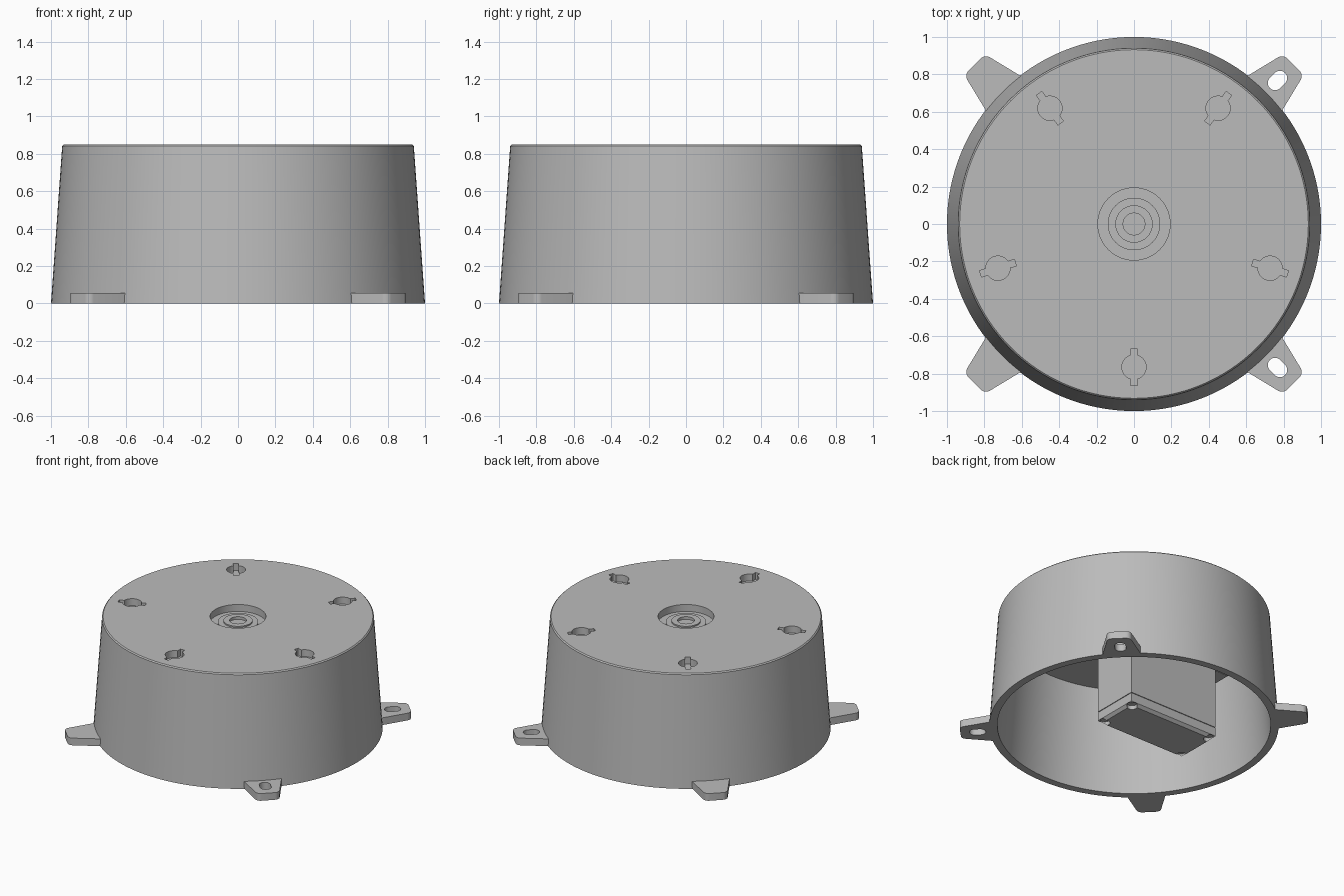
import bpy, bmesh, math
from mathutils import Matrix, Vector

cube = bpy.data.objects.get("Cube")
if cube:
    bpy.data.objects.remove(cube, do_unlink=True)

GREY = (0.5, 0.5, 0.5, 1)
grey = bpy.data.materials.new("plain grey")
grey.use_nodes = True
grey.diffuse_color = GREY
grey.node_tree.nodes["Principled BSDF"].inputs["Base Color"].default_value = GREY


def finish(name, bm):
    bmesh.ops.recalc_face_normals(bm, faces=bm.faces)
    mesh = bpy.data.meshes.new(name)
    bm.to_mesh(mesh)
    bm.free()
    mesh.materials.append(grey)
    ob = bpy.data.objects.new(name, mesh)
    bpy.context.collection.objects.link(ob)
    return ob


def activate(ob):
    bpy.ops.object.select_all(action='DESELECT')
    ob.select_set(True)
    bpy.context.view_layer.objects.active = ob


def smooth(ob):
    activate(ob)
    bpy.ops.object.shade_smooth_by_angle(angle=math.radians(30))


def lathe(name, profile, steps=128):
    """Spin an (r, z) profile about the z axis."""
    bm = bmesh.new()
    verts = [bm.verts.new((r, 0, z)) for r, z in profile]
    edges = [bm.edges.new(pair) for pair in zip(verts, verts[1:])]
    bmesh.ops.spin(bm, geom=verts + edges, axis=(0, 0, 1), cent=(0, 0, 0),
                   angle=math.tau, steps=steps, use_merge=True)
    bmesh.ops.remove_doubles(bm, verts=bm.verts, dist=1e-5)
    return finish(name, bm)


def prism(name, outline, z0, z1, turn=0, centre=(0, 0), round_x=None):
    """Extrude an outline, optionally round the corners past round_x."""
    bm = bmesh.new()
    face = bm.faces.new([bm.verts.new((x, y, z0)) for x, y in outline])
    up = bmesh.ops.extrude_face_region(bm, geom=[face])["geom"]
    bmesh.ops.translate(bm, vec=(0, 0, z1 - z0),
                        verts=[g for g in up if isinstance(g, bmesh.types.BMVert)])
    if round_x is not None:
        corners = [e for e in bm.edges
                   if abs(e.verts[0].co.z - e.verts[1].co.z) > 0.001
                   and e.verts[0].co.x > round_x]
        bmesh.ops.bevel(bm, geom=corners, offset=0.03, segments=5,
                        profile=0.5, affect='EDGES')
    bm.transform(Matrix.Translation((*centre, 0)) @ Matrix.Rotation(turn, 4, 'Z'))
    return finish(name, bm)


def rect(hx, hy):
    return [(-hx, -hy), (hx, -hy), (hx, hy), (-hx, hy)]


def circle(r, n=40, stretch=0):
    """Circle, or a slot when stretched along x."""
    pts = []
    for i in range(n):
        a = math.tau * (i + 0.5) / n
        pts.append((r * math.cos(a) + math.copysign(stretch, math.cos(a)), r * math.sin(a)))
    return pts


def cut(ob, cutter):
    mod = ob.modifiers.new("cut", 'BOOLEAN')
    mod.operation = 'DIFFERENCE'
    mod.solver = 'EXACT'
    mod.object = cutter
    activate(ob)
    bpy.ops.object.modifier_apply(modifier=mod.name)
    bpy.data.objects.remove(cutter, do_unlink=True)


# Tapered drum with closed top, stepped centre recess and open underside
drum = lathe("drum_shell", [
    (0, 0.80), (0.058, 0.80), (0.058, 0.82), (0.10, 0.82), (0.10, 0.81),
    (0.14, 0.81), (0.14, 0.797), (0.193, 0.797), (0.193, 0.85),
    (0.932, 0.85), (0.94, 0.842), (1.0, 0), (0.945, 0), (0.885, 0.785), (0, 0.785)])

# Five keyhole sockets in the top, each with a radial bar
for k in range(5):
    a = math.radians(72 * k - 90)
    c = (0.765 * math.cos(a), 0.765 * math.sin(a))
    cut(drum, prism("socket_cutter", circle(0.065), 0.797, 0.9, a, c))
    cut(drum, prism("bar_cutter", rect(0.098, 0.018), 0.797, 0.9, a, c))
smooth(drum)

# Four mounting ears with slots
EAR = [(0.965, -0.137), (1.205, -0.078), (1.205, 0.078), (0.965, 0.137)]
for k, side in enumerate(("back_left", "back_right", "front_right", "front_left")):
    a = math.radians(45 + 90 * k)
    ear = prism("mounting_ear_" + side, EAR, 0, 0.055, a, round_x=1.1)
    c = (1.085 * math.cos(a), 1.085 * math.sin(a))
    cut(ear, prism("slot_cutter", circle(0.039, stretch=0.018), -0.1, 0.2, a, c))
    smooth(ear)

# Drive unit hanging inside, offset from the centre
CX = -0.205
body = prism("drive_body", rect(0.38, 0.18), 0.12, 0.79, centre=(CX, 0))
cap = prism("drive_bottom_cap", rect(0.38, 0.18), 0.03, 0.115, centre=(CX, 0))
bm = bmesh.new()
bm.from_mesh(cap.data)
low = [e for e in bm.edges if all(v.co.z < 0.04 for v in e.verts)]
bmesh.ops.bevel(bm, geom=low, offset=0.02, segments=1, affect='EDGES')
bm.to_mesh(cap.data)
bm.free()
for sx in (-1, 1):
    for sy in (-1, 1):
        cut(cap, prism("screw_well_cutter", circle(0.035), -0.1, 0.06,
                       centre=(CX + sx * 0.345, sy * 0.145)))
prism("drive_seam", rect(0.374, 0.174), 0.11, 0.125, centre=(CX, 0))
prism("drive_mounting_tabs", rect(0.5, 0.17), 0.58, 0.62, centre=(CX, 0))

# Round post under the top
smooth(prism("inner_post", circle(0.1), 0.70, 0.79, centre=(0.72, 0.02)))
